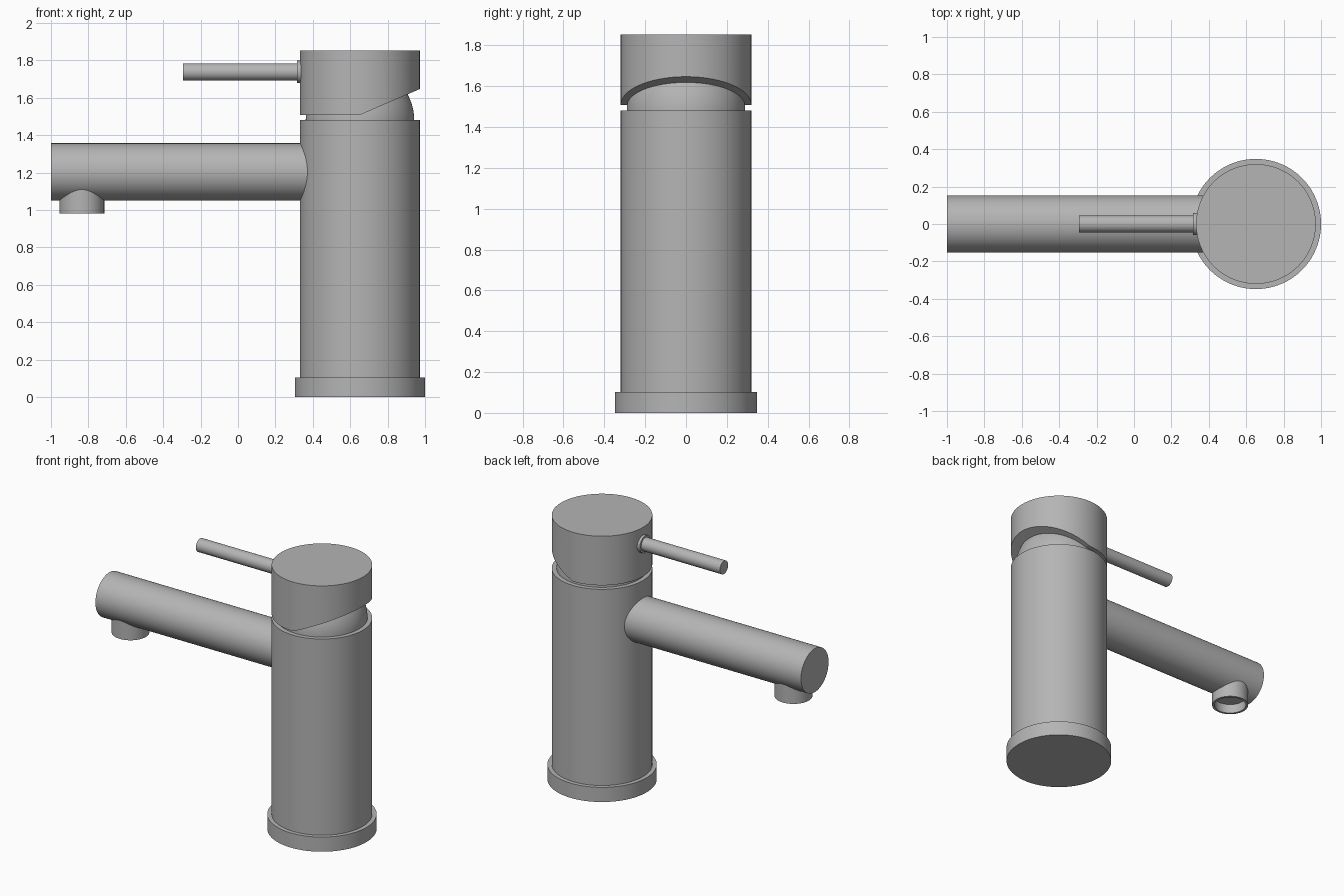
import bpy, bmesh, math
from mathutils import Matrix, Vector

cube = bpy.data.objects.get("Cube")
if cube:
    bpy.data.objects.remove(cube, do_unlink=True)

SEGMENTS = 96
AXIS_X = 0.652          # x of the upright column's axis

metal = bpy.data.materials.new("brushed grey metal")
metal.use_nodes = True
GREY = (0.46, 0.46, 0.46, 1.0)
metal.diffuse_color = GREY
metal.node_tree.nodes["Principled BSDF"].inputs["Base Color"].default_value = GREY


def finish(name, bm, matrix):
    """Turn a bmesh into a named, shaded object."""
    bmesh.ops.recalc_face_normals(bm, faces=bm.faces)
    bmesh.ops.transform(bm, matrix=matrix, verts=bm.verts)
    mesh = bpy.data.meshes.new(name)
    bm.to_mesh(mesh)
    bm.free()
    mesh.materials.append(metal)
    obj = bpy.data.objects.new(name, mesh)
    bpy.context.collection.objects.link(obj)
    bpy.ops.object.select_all(action='DESELECT')
    obj.select_set(True)
    bpy.context.view_layer.objects.active = obj
    bpy.ops.object.shade_smooth_by_angle(angle=math.radians(30))
    return obj


def lathe(name, profile, matrix):
    """Spin (radius, height) points around the local z axis."""
    bm = bmesh.new()
    verts = [bm.verts.new((r, 0, z)) for r, z in profile]
    edges = [bm.edges.new(pair) for pair in zip(verts, verts[1:])]
    bmesh.ops.spin(bm, geom=verts + edges, cent=(0, 0, 0), axis=(0, 0, 1),
                   angle=math.tau, steps=SEGMENTS)
    bmesh.ops.remove_doubles(bm, verts=bm.verts, dist=1e-5)
    return finish(name, bm, matrix)


def rod(name, radius, x0, x1, z):
    """Solid round bar along x."""
    matrix = Matrix.Translation((x0, 0, z)) @ Matrix.Rotation(math.pi / 2, 4, 'Y')
    return lathe(name, [(0, 0), (radius, 0), (radius, x1 - x0), (0, x1 - x0)], matrix)


column = Matrix.Translation((AXIS_X, 0, 0))

# Upright column: foot ring, body and the ball under the cap
lathe("base_ring", [(0, 0), (0.348, 0), (0.348, 0.103), (0, 0.103)], column)
lathe("body", [(0, 0.09), (0.32, 0.09), (0.32, 1.48), (0, 1.48)], column)
ball = [(0.29 * math.cos(a), 1.48 + 0.29 * math.sin(a))
        for a in (math.pi / 2 * i / 24 for i in range(24))]
lathe("ball_joint", [(0, 1.46), (0.29, 1.46)] + ball + [(0, 1.77)], column)

# Cap: cylinder whose underside is flat on one half and slopes up on the other
bm = bmesh.new()
bmesh.ops.create_cone(bm, cap_ends=True, segments=SEGMENTS, radius1=0.32,
                      radius2=0.32, depth=0.345,
                      matrix=Matrix.Translation((0, 0, 1.6805)))
lower = [v for v in bm.verts if v.co.z < 1.6]
hinge = [v for v in lower if abs(v.co.x) < 1e-4]
bmesh.ops.connect_verts(bm, verts=hinge)
for v in lower:
    v.co.z += 0.433 * max(0.0, v.co.x)
finish("handle_cap", bm, column)

# Lever with its small collar
rod("lever_collar", 0.06, 0.316, 0.40, 1.738)
rod("lever", 0.046, -0.295, 0.40, 1.738)

# Spout and the hollow outlet beneath its tip
rod("spout", 0.153, -1.0, 0.45, 1.204)
lathe("outlet", [(0, 1.045), (0.104, 1.045), (0.104, 0.98), (0.12, 0.98),
                 (0.12, 1.16), (0, 1.16)], Matrix.Translation((-0.835, 0, 0)))
